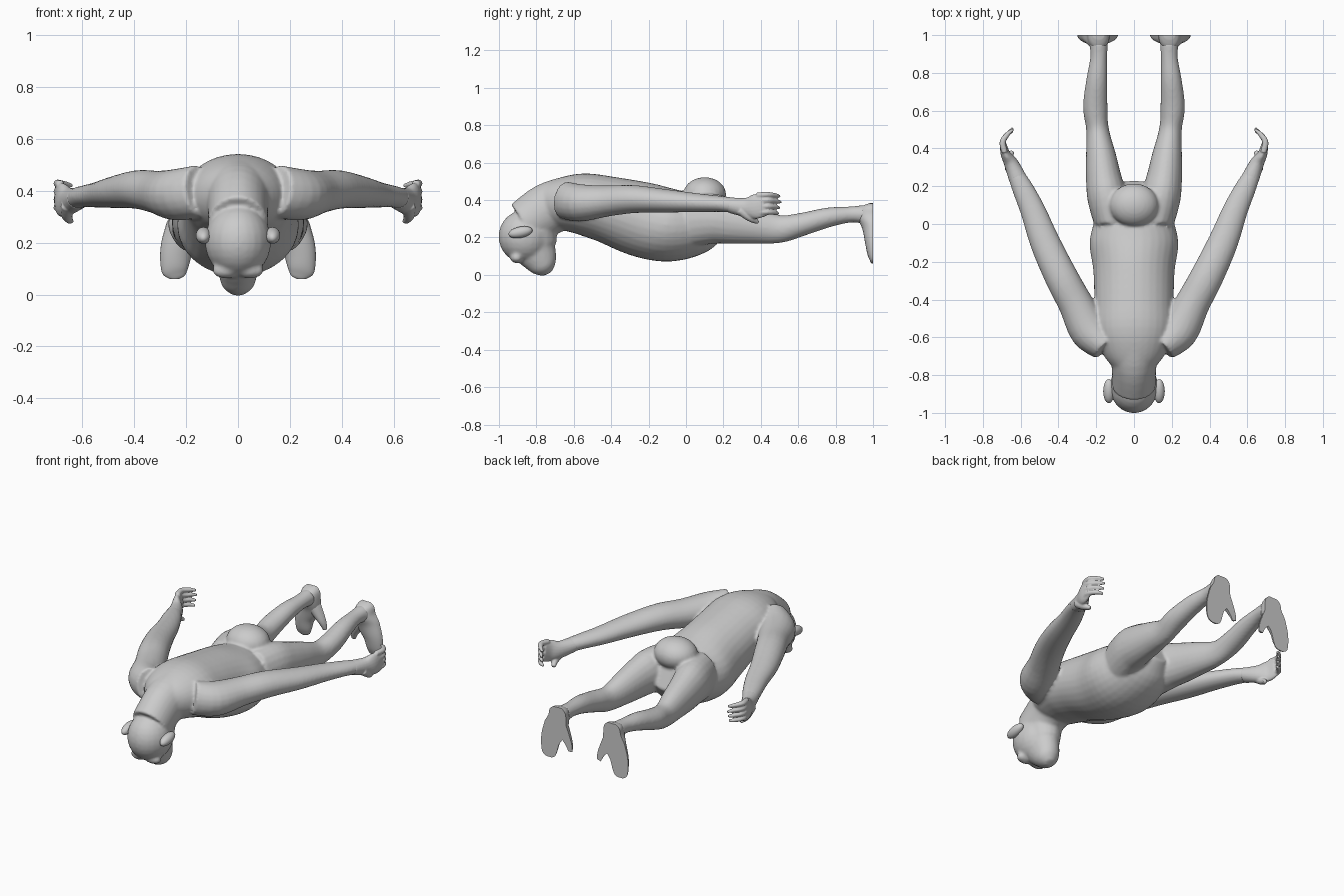
import bpy, bmesh, math
from mathutils import Vector, Matrix

if "Cube" in bpy.data.objects:
    bpy.data.objects.remove(bpy.data.objects["Cube"])

X, Y, Z = Vector((1, 0, 0)), Vector((0, 1, 0)), Vector((0, 0, 1))


def spline(pts, steps=4):
    """Catmull-Rom through rows of numbers."""
    out = []
    for i in range(len(pts) - 1):
        a, b = pts[max(i - 1, 0)], pts[i]
        c, d = pts[i + 1], pts[min(i + 2, len(pts) - 1)]
        for k in range(steps):
            t = k / steps
            out.append([0.5 * (2 * q + (r - p) * t + (2 * p - 5 * q + 4 * r - s) * t * t
                               + (3 * q - p - 3 * r + s) * t ** 3)
                        for p, q, r, s in zip(a, b, c, d)])
    return out + [list(pts[-1])]


def loft(bm, pts, ref=Z, sides=(1,), n=20, back=None):
    """Elliptical tube; rows are x, y, z, side radius, ref radius."""
    rows = spline(pts)
    for s in sides:
        rings = []
        for i, r in enumerate(rows):
            t = (Vector(rows[min(i + 1, len(rows) - 1)][:3]) - Vector(rows[max(i - 1, 0)][:3])).normalized()
            u = t.cross(ref).normalized()
            v = u.cross(t)
            ring = []
            for k in range(n):
                a = 2 * math.pi * k / n
                p = Vector(r[:3]) + u * r[3] * math.cos(a) + v * r[4] * math.sin(a)
                if back is not None:
                    p.y = min(p.y, back)
                ring.append(bm.verts.new((p.x * s, p.y, p.z)))
            rings.append(ring)
        for a, b in zip(rings, rings[1:]):
            for k in range(n):
                bm.faces.new((a[k], a[(k + 1) % n], b[(k + 1) % n], b[k]))
        bm.faces.new(rings[0][::-1])
        bm.faces.new(rings[-1])


def ball(bm, c, r, sides=(1,), tilt=0):
    for s in sides:
        m = (Matrix.Translation((c[0] * s, c[1], c[2])) @ Matrix.Rotation(tilt, 4, 'X')
             @ Matrix.Diagonal((*r, 1)))
        bmesh.ops.create_uvsphere(bm, u_segments=24, v_segments=14, radius=1, matrix=m)


def finish(name, bm, voxel=0, smooth=0):
    bmesh.ops.recalc_face_normals(bm, faces=bm.faces)
    me = bpy.data.meshes.new(name)
    bm.to_mesh(me)
    bm.free()
    ob = bpy.data.objects.new(name, me)
    bpy.context.collection.objects.link(ob)
    bpy.ops.object.select_all(action='DESELECT')
    ob.select_set(True)
    bpy.context.view_layer.objects.active = ob
    if voxel:
        m = ob.modifiers.new("skin", 'REMESH')
        m.mode, m.voxel_size = 'VOXEL', voxel
        m = ob.modifiers.new("soften", 'SMOOTH')
        m.factor, m.iterations = 0.5, smooth
        bpy.ops.object.modifier_apply(modifier="skin")
        bpy.ops.object.modifier_apply(modifier="soften")
        ob.data.polygons.foreach_set("use_smooth", [True] * len(ob.data.polygons))
    else:
        bpy.ops.object.shade_smooth_by_angle(angle=math.radians(50))
    return ob


BOTH = (1, -1)

# Torso: y, top, bottom, half width
bm = bmesh.new()
torso = [(-.76, .475, .26, .11), (-.68, .515, .24, .17), (-.56, .543, .215, .21),
         (-.43, .53, .175, .21), (-.25, .50, .10, .215), (-.10, .465, .07, .235),
         (.03, .45, .10, .205), (.12, .46, .17, .17), (.19, .45, .24, .10)]
loft(bm, [(0, y, (t + b) / 2, w, (t - b) / 2) for y, t, b, w in torso], n=32)
ball(bm, (0, .10, .43), (.13, .115, .092))

# Neck and head, face pointing down
loft(bm, [(0, -.62, .39, .15, .14), (0, -.74, .35, .12, .14), (0, -.86, .27, .115, .13)], n=28)
ball(bm, (0, -.862, .205), (.128, .14, .142))
ball(bm, (.045, -.905, .092), (.055, .035, .03), BOTH)
# Muzzle: z, back y, front y, half width
muzzle = [(.24, -.93, -.69, .105), (.15, -.93, -.69, .09), (.08, -.87, -.685, .075),
          (.035, -.82, -.69, .06), (.005, -.765, -.715, .025)]
loft(bm, [(0, (a + b) / 2, z, w, (b - a) / 2) for z, a, b, w in muzzle], ref=Y)
ball(bm, (0, -.835, .055), (.022, .025, .018))

# Arms
loft(bm, [(.15, -.65, .40, .08, .10), (.235, -.565, .385, .105, .10), (.31, -.42, .395, .092, .083),
          (.385, -.28, .405, .088, .075), (.47, -.10, .395, .08, .062), (.535, .07, .385, .067, .05),
          (.595, .20, .378, .055, .042), (.635, .28, .368, .04, .042)], sides=BOTH)

# Legs
loft(bm, [(.12, .02, .29, .095, .14), (.142, .14, .30, .105, .135), (.16, .24, .285, .095, .12),
          (.175, .36, .265, .08, .10), (.193, .50, .245, .06, .075), (.205, .62, .27, .065, .062),
          (.197, .76, .307, .056, .053), (.187, .88, .323, .045, .043), (.187, .96, .323, .05, .052)],
     sides=BOTH)
finish("body", bm, .009, 6)

# Ears
bm = bmesh.new()
ball(bm, (.133, -.885, .228), (.03, .065, .03), BOTH, tilt=.2)
finish("ears", bm)

# Hands: palm, four curled fingers and a thumb
bm = bmesh.new()
loft(bm, [(.615, .24, .372, .048, .042), (.65, .32, .36, .038, .052),
          (.68, .37, .365, .026, .066), (.692, .42, .375, .018, .06)], sides=BOTH)
for i in range(4):
    z = .425 - i * .031
    loft(bm, [(.685, .38, z, .017, .016), (.695, .435, z + .004, .017, .015),
              (.667, .478, z, .013, .012), (.64, .508 - .008 * abs(i - 1), z - .005, .007, .008)],
         sides=BOTH, n=10)
loft(bm, [(.655, .29, .345, .03, .025), (.66, .345, .305, .022, .022),
          (.645, .385, .28, .012, .01)], sides=BOTH, n=12)
finish("hands", bm, .005, 2)

# Feet: flat soles at the rear, with an inner big toe
bm = bmesh.new()
loft(bm, [(.188, 1, .383, .03, .02), (.188, 1, .36, .053, .07), (.19, 1, .31, .062, .085),
          (.205, 1, .25, .075, .058), (.235, 1, .18, .064, .044), (.245, 1, .11, .054, .03),
          (.245, 1, .075, .042, .016), (.245, 1, .06, .018, .008)], ref=Y, sides=BOTH, n=24, back=1)
loft(bm, [(.18, 1, .29, .045, .06), (.145, 1, .23, .036, .045), (.112, 1, .175, .023, .03),
          (.098, 1, .13, .014, .012)], ref=Y, sides=BOTH, n=16, back=1)
finish("feet", bm)
